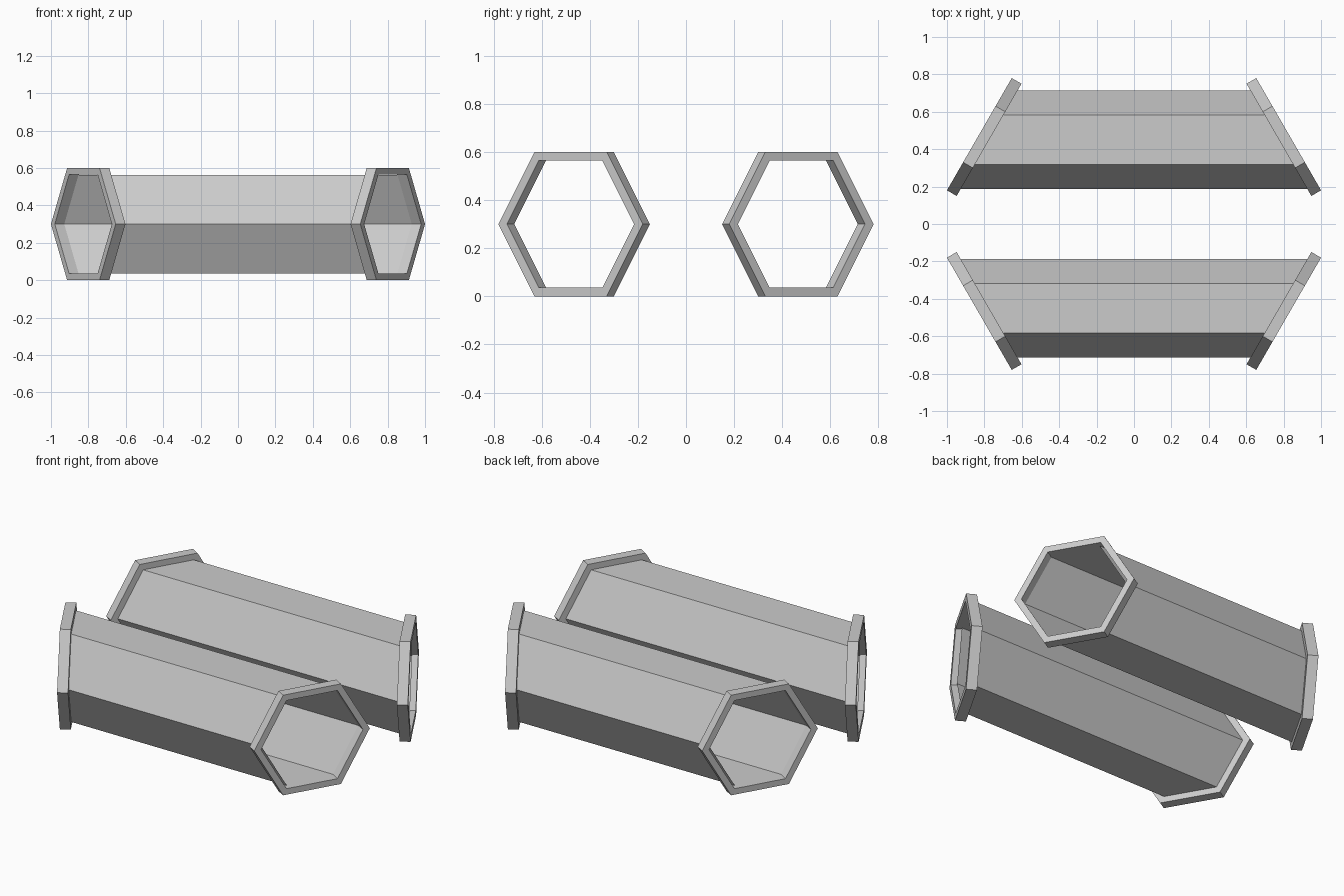
import bpy, bmesh
from math import cos, sin, pi

if "Cube" in bpy.data.objects:
    bpy.data.objects.remove(bpy.data.objects["Cube"])

R_OUT, R_IN = 0.3464, 0.305     # collar and bore radii (across corners)
AX, AY = cos(pi / 6), sin(pi / 6)  # outward direction of the slanted ends
T = 0.06                        # collar thickness
CX, CY, CZ = 0.775, 0.45, 0.30  # centre of a collar's inner face


def hexagon(cx, cy, r, sx, sy):
    """Hexagon standing in the slanted end plane, corner pointing sideways."""
    pts = []
    for i in range(6):
        u, v = r * cos(i * pi / 3), r * sin(i * pi / 3)
        pts.append((sx * (cx - u * AY), sy * (cy + u * AX), CZ + v))
    return pts


def loft(name, loops, closed):
    """Join successive hexagon loops with quads."""
    bm = bmesh.new()
    rings = [[bm.verts.new(p) for p in loop] for loop in loops]
    pairs = list(zip(rings, rings[1:]))
    if closed:
        pairs.append((rings[-1], rings[0]))
    for a, b in pairs:
        for i in range(6):
            j = (i + 1) % 6
            bm.faces.new((a[i], a[j], b[j], b[i]))
    bmesh.ops.recalc_face_normals(bm, faces=bm.faces)
    mesh = bpy.data.meshes.new(name)
    bm.to_mesh(mesh)
    bm.free()
    bpy.context.collection.objects.link(bpy.data.objects.new(name, mesh))


for side, sy in (("front", -1), ("back", 1)):
    # Thin open tube, ends mitred and tucked into the collars
    loft(side + "_tube", [hexagon(CX + 0.033, CY, R_IN - 0.001, sx, sy) for sx in (-1, 1)], False)
    # Slanted hexagonal collar rings
    for end, sx in (("left", -1), ("right", 1)):
        ox, oy = CX + T * AX, CY + T * AY
        loft(f"{side}_{end}_collar", [
            hexagon(CX, CY, R_OUT, sx, sy), hexagon(ox, oy, R_OUT, sx, sy),
            hexagon(ox, oy, R_IN, sx, sy), hexagon(CX, CY, R_IN, sx, sy)], True)
